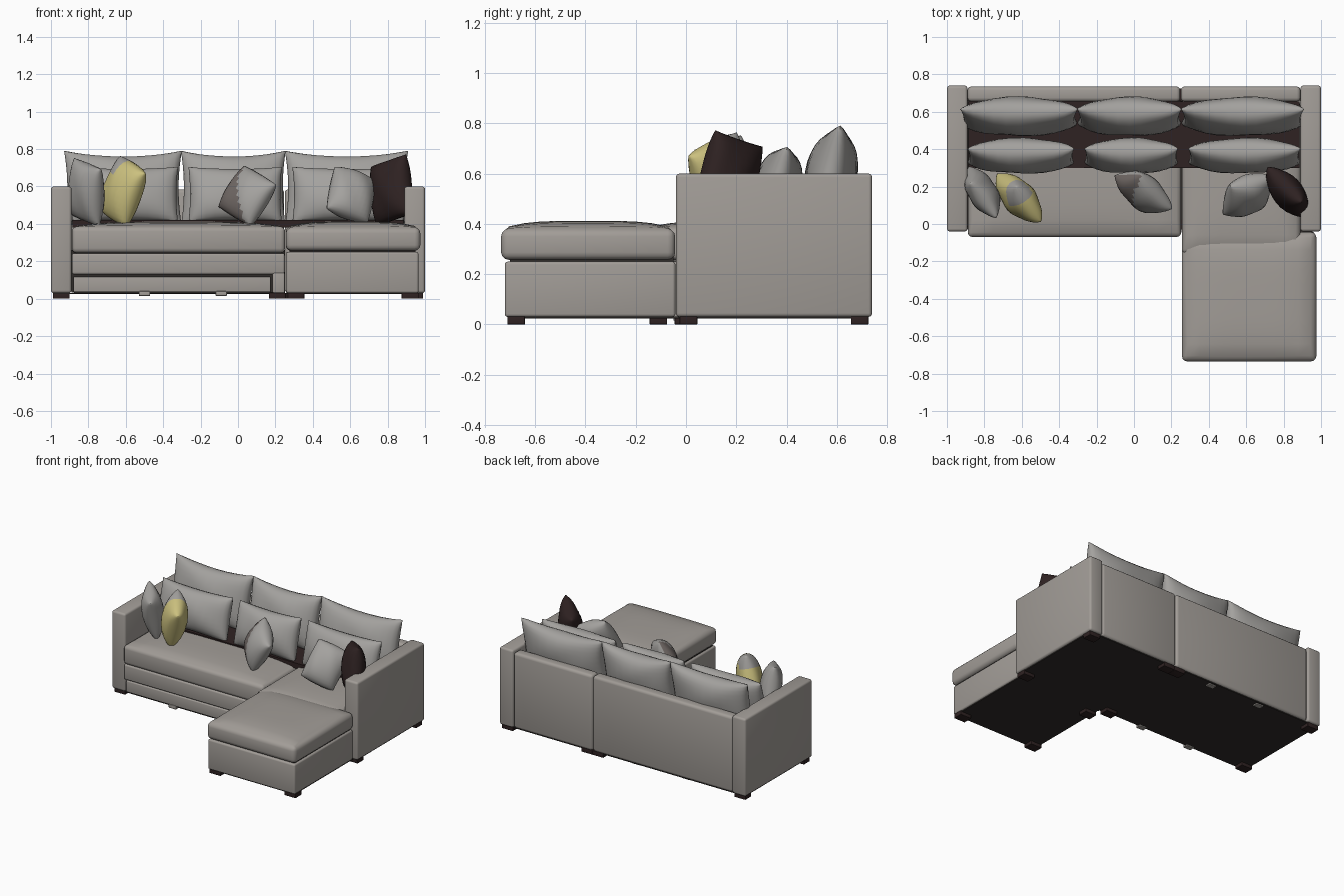
import bpy, bmesh, math
from mathutils import Matrix, Vector

cube = bpy.data.objects.get("Cube")
if cube:
    bpy.data.objects.remove(cube, do_unlink=True)


def material(name, rgb):
    m = bpy.data.materials.new(name)
    m.use_nodes = True
    m.diffuse_color = (*rgb, 1)
    m.node_tree.nodes["Principled BSDF"].inputs["Base Color"].default_value = (*rgb, 1)
    return m


FABRIC = material("taupe fabric", (0.36, 0.335, 0.31))
CUSHION = material("grey cushion", (0.37, 0.36, 0.345))
SHADE = material("dark taupe", (0.17, 0.145, 0.135))
YELLOW = material("soft yellow", (0.60, 0.53, 0.21))
BROWN = material("dark brown", (0.028, 0.016, 0.016))
LINING = material("black lining", (0.03, 0.025, 0.023))


def finish(name, bm, mats, angle=40):
    bmesh.ops.recalc_face_normals(bm, faces=bm.faces)
    mesh = bpy.data.meshes.new(name)
    bm.to_mesh(mesh)
    bm.free()
    ob = bpy.data.objects.new(name, mesh)
    bpy.context.collection.objects.link(ob)
    for m in mats:
        mesh.materials.append(m)
    bpy.ops.object.select_all(action="DESELECT")
    ob.select_set(True)
    bpy.context.view_layer.objects.active = ob
    bpy.ops.object.shade_smooth_by_angle(angle=math.radians(angle))
    return ob


def box(name, xs, ys, zs, mat, bevel=0.012, crown=0):
    """Rounded box between limits; crown domes the top."""
    lo, hi = Vector((xs[0], ys[0], zs[0])), Vector((xs[1], ys[1], zs[1]))
    mid, half = (lo + hi) / 2, (hi - lo) / 2
    bm = bmesh.new()
    bmesh.ops.create_cube(bm, size=2)
    if bevel:
        r = min(bevel, min(half) * 0.9)
        bmesh.ops.scale(bm, vec=half, verts=bm.verts)
        bmesh.ops.bevel(bm, geom=bm.edges[:], offset=r, segments=3,
                        profile=0.5, affect="EDGES")
    else:
        bmesh.ops.scale(bm, vec=half, verts=bm.verts)
    if crown:
        top = [e for e in bm.edges if e.calc_length() > 0.2 and
               all(v.co.z > half.z - 1e-4 for v in e.verts)]
        bmesh.ops.subdivide_edges(bm, edges=top, cuts=9, use_grid_fill=True)
        for v in bm.verts:
            if v.co.z > half.z - 1e-4:
                u, w = v.co.x / half.x, v.co.y / half.y
                v.co.z += crown * (1 - u ** 4) * (1 - w ** 4)
    bmesh.ops.translate(bm, vec=mid, verts=bm.verts)
    return finish(name, bm, [mat])


def pillow(name, centre, size, mats, yaw=0, lean=0, roll=0, pinch=0.15, rule=None):
    """Stuffed cushion: width x, thickness y, height z, then turned."""
    w, t, h = size
    bm = bmesh.new()
    for side in (-1, 1):
        made = bmesh.ops.create_grid(bm, x_segments=14, y_segments=14, size=1)
        for v in made["verts"]:
            u, s = (math.sin(c * math.pi / 2) for c in v.co.xy)
            puff = max(0, (1 - u * u) * (1 - s * s)) ** 0.42
            wrinkle = 1 + 0.05 * math.sin(5 * u + 3 * s + centre[0] * 9)
            v.co = (w / 2 * u * (1 - 0.35 * pinch * (1 - s * s)),
                    side * t / 2 * puff * wrinkle,
                    h / 2 * s * (1 - pinch * (1 - u * u)))
    bmesh.ops.remove_doubles(bm, verts=bm.verts, dist=1e-4)
    if rule:
        for f in bm.faces:
            f.material_index = int(rule(f.calc_center_median()))
    turn = [Matrix.Rotation(math.radians(a), 4, k)
            for a, k in ((yaw, "Z"), (-lean, "X"), (roll, "Y"))]
    bm.transform(Matrix.Translation(centre) @ turn[0] @ turn[1] @ turn[2])
    return finish(name, bm, mats, 60)


# Arms
for side, label in ((-1, "right"), (1, "left")):
    box(label + "_arm", sorted((side * 0.89, side)), (-0.04, 0.74), (0.03, 0.6), FABRIC, 0.015)

# Back panels, split where the chaise meets the sofa
box("sofa_back", (-0.89, 0.247), (0.655, 0.735), (0.03, 0.585), FABRIC, 0.02)
box("chaise_back", (0.25, 0.89), (0.655, 0.735), (0.03, 0.585), FABRIC, 0.02)

# Sofa base with rail, pull-out drawer and corner post
box("sofa_core", (-0.89, 0.25), (-0.015, 0.66), (0.032, 0.26), LINING, 0)
box("front_rail", (-0.888, 0.25), (-0.06, 0.1), (0.13, 0.243), FABRIC)
box("drawer_front", (-0.88, 0.175), (-0.045, 0.0), (0.035, 0.118), FABRIC, 0.006)
box("corner_post", (0.185, 0.25), (-0.06, 0.02), (0.03, 0.14), FABRIC, 0.008)
box("sofa_seat", (-0.888, 0.252), (-0.07, 0.655), (0.245, 0.385), FABRIC, 0.025, 0.027)

# Chaise base and long seat
box("chaise_base", (0.258, 0.965), (-0.72, -0.042), (0.03, 0.25), FABRIC)
box("chaise_rear_base", (0.258, 0.89), (-0.06, 0.66), (0.03, 0.25), FABRIC, 0)
box("chaise_gap", (0.275, 0.95), (-0.70, -0.05), (0.24, 0.27), LINING, 0)
box("chaise_seat", (0.256, 0.975), (-0.735, -0.043), (0.257, 0.38), FABRIC, 0.03, 0.032)
box("chaise_rear_seat", (0.256, 0.89), (-0.16, 0.655), (0.257, 0.385), FABRIC, 0.025, 0.027)

# Dark lining beneath and behind the cushions
box("sofa_underside", (-0.985, 0.985), (-0.03, 0.72), (0.024, 0.031), LINING, 0)
box("chaise_underside", (0.27, 0.955), (-0.705, -0.03), (0.024, 0.031), LINING, 0)
box("cushion_well", (-0.885, 0.885), (0.3, 0.655), (0.38, 0.42), BROWN, 0)

# Feet
feet = [(x, y) for x in (-0.945, 0.945) for y in (0.01, 0.69)]
feet += [(0.21, -0.01), (0.21, 0.69), (0.3, 0.69), (0.31, -0.11), (0.31, -0.675), (0.92, -0.675)]
for i, (x, y) in enumerate(feet):
    box(f"foot_{i + 1}", (x - 0.045, x + 0.045), (y - 0.035, y + 0.035), (0, 0.032), BROWN, 0.003)

# Drawer runners
for i, x in enumerate((-0.5, -0.09)):
    for j, y in enumerate((-0.03, 0.69)):
        box(f"runner_{i}_{j}", (x - 0.03, x + 0.03), (y - 0.02, y + 0.02), (0.015, 0.04), FABRIC, 0.004)

# Two rows of back cushions
for label, x, w in (("right", -0.615, 0.63), ("middle", -0.025, 0.56), ("left", 0.58, 0.66)):
    pillow(label + "_rear_cushion", (x, 0.575, 0.59), (w, 0.2, 0.41), [CUSHION], lean=11, pinch=0.16)
    pillow(label + "_front_cushion", (x + 0.01, 0.365, 0.555), (w - 0.06, 0.18, 0.31),
           [CUSHION], lean=14, pinch=0.1)

# Loose throw pillows
pillow("grey_corner_pillow", (-0.81, 0.17, 0.57), (0.24, 0.15, 0.32), [CUSHION],
       yaw=-55, lean=-8, roll=14, pinch=0.02)
pillow("yellow_pillow", (-0.615, 0.14, 0.575), (0.25, 0.17, 0.31), [YELLOW, CUSHION],
       yaw=-52, lean=8, roll=22, pinch=-0.06,
       rule=lambda c: c.z > 0.06 and c.x < -0.02 and c.y < 0.06)
pillow("two_tone_pillow", (0.05, 0.17, 0.55), (0.27, 0.16, 0.26), [CUSHION, SHADE],
       yaw=-38, lean=22, roll=24, pinch=-0.04,
       rule=lambda c: c.y < 0 and c.x + 0.9 * c.z < -0.01)
pillow("grey_round_pillow", (0.605, 0.155, 0.555), (0.24, 0.17, 0.27), [CUSHION],
       yaw=25, lean=28, roll=22, pinch=-0.08)
pillow("brown_pillow", (0.82, 0.17, 0.58), (0.27, 0.16, 0.33), [BROWN],
       yaw=-47, lean=6, roll=-14, pinch=0.02)
